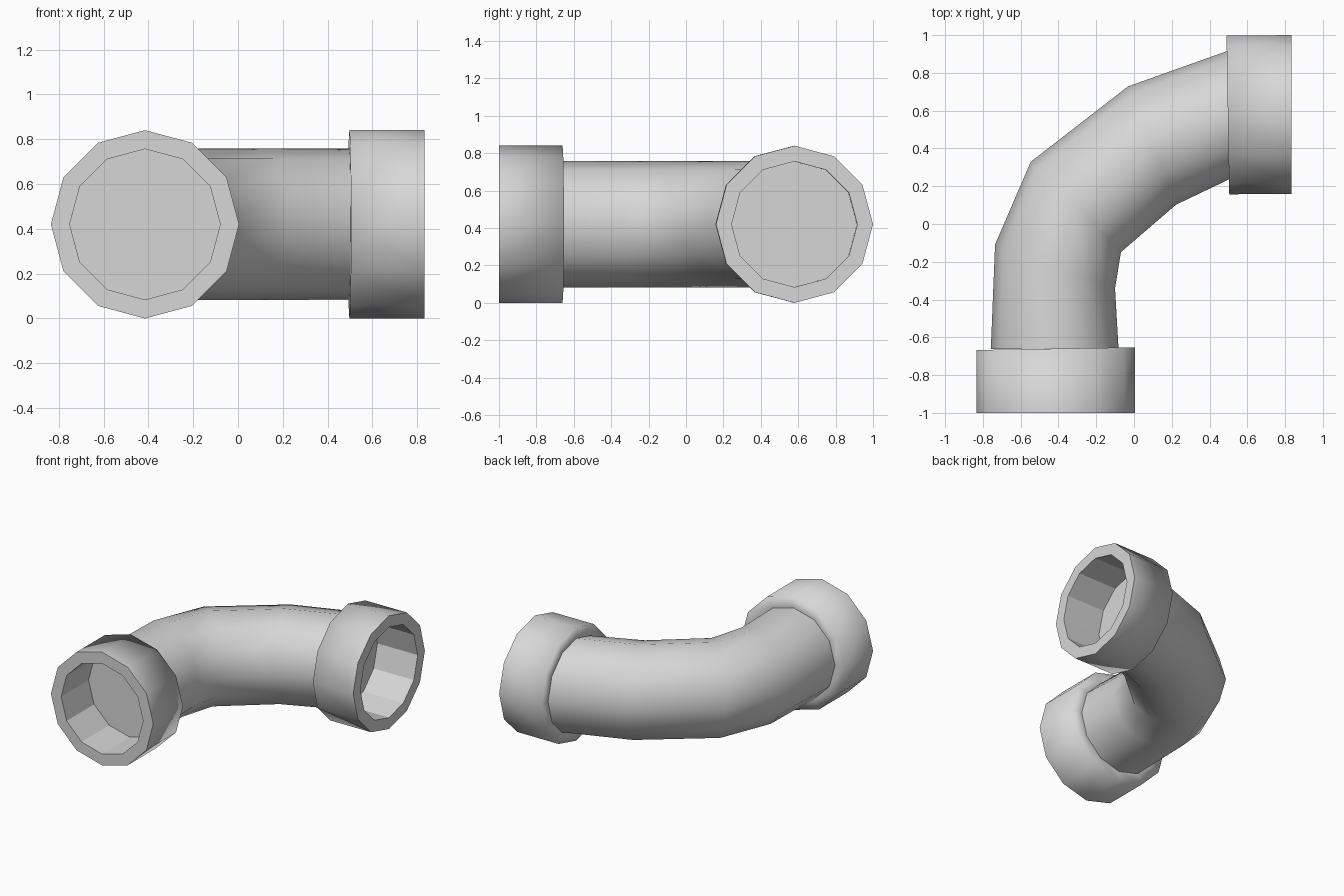
import bpy, bmesh
from math import sin, cos, pi, radians
from mathutils import Vector

SIDES = 12
AXIS_Z = 0.42
COLLAR_R, BORE_R, PIPE_R = 0.42, 0.336, 0.338

cube = bpy.data.objects.get("Cube")
if cube:
    bpy.data.objects.remove(cube, do_unlink=True)

grey = bpy.data.materials.new("light grey")
grey.use_nodes = True
grey.diffuse_color = (0.68, 0.68, 0.68, 1)
grey.node_tree.nodes["Principled BSDF"].inputs["Base Color"].default_value = grey.diffuse_color


def ring(bm, x, y, turn, radius):
    """Ring of vertices around the pipe axis, turned about z."""
    t = radians(turn)
    across = Vector((cos(t), -sin(t), 0))
    up = Vector((0, 0, 1))
    centre = Vector((x, y, AXIS_Z))
    return [bm.verts.new(centre + radius * (across * cos(a) + up * sin(a)))
            for a in (2 * pi * i / SIDES for i in range(SIDES))]


def bridge(bm, a, b, smooth):
    faces = []
    for i in range(SIDES):
        j = (i + 1) % SIDES
        face = bm.faces.new((a[i], a[j], b[j], b[i]))
        face.smooth = smooth
        faces.append(face)
    return faces


def sharpen(bm, verts):
    for i in range(SIDES):
        bm.edges.get((verts[i - 1], verts[i])).smooth = False


def finish(bm, name):
    bmesh.ops.recalc_face_normals(bm, faces=bm.faces)
    mesh = bpy.data.meshes.new(name)
    bm.to_mesh(mesh)
    bm.free()
    mesh.materials.append(grey)
    obj = bpy.data.objects.new(name, mesh)
    bpy.context.collection.objects.link(obj)


# Bent pipe swept through five rings
bm = bmesh.new()
path = [(-0.42, -0.66, -0.5), (-0.418, -0.225, 20), (-0.308, 0.09, 45),
        (0.095, 0.415, 68), (0.5, 0.577, 88.5)]
rings = [ring(bm, x, y, turn, PIPE_R) for x, y, turn in path]
for a, b in zip(rings, rings[1:]):
    bridge(bm, a, b, True)
finish(bm, "bent_pipe")


# Socket collars with a recessed floor
def collar(name, mouth, back):
    bm = bmesh.new()
    floor = [m + (b - m) * 0.96 for m, b in zip(mouth, back)]
    outer_mouth = ring(bm, *mouth, COLLAR_R)
    outer_back = ring(bm, *back, COLLAR_R)
    inner_back = ring(bm, *back, PIPE_R)
    bore_mouth = ring(bm, *mouth, BORE_R)
    bore_floor = ring(bm, *floor, BORE_R)
    side = bridge(bm, outer_mouth, outer_back, True)
    bridge(bm, outer_back, inner_back, True)
    bridge(bm, outer_mouth, bore_mouth, False)
    bridge(bm, bore_mouth, bore_floor, False)
    bm.faces.new(inner_back)
    bm.faces.new(bore_floor)
    for loop in (outer_mouth, inner_back, bore_mouth, bore_floor):
        sharpen(bm, loop)
    bmesh.ops.triangulate(bm, faces=side, quad_method='FIXED')
    finish(bm, name)


collar("front_collar", (-0.415, -1, 0), (-0.415, -0.66, -1))
collar("left_collar", (0.833, 0.58, 90), (0.497, 0.577, 89))
